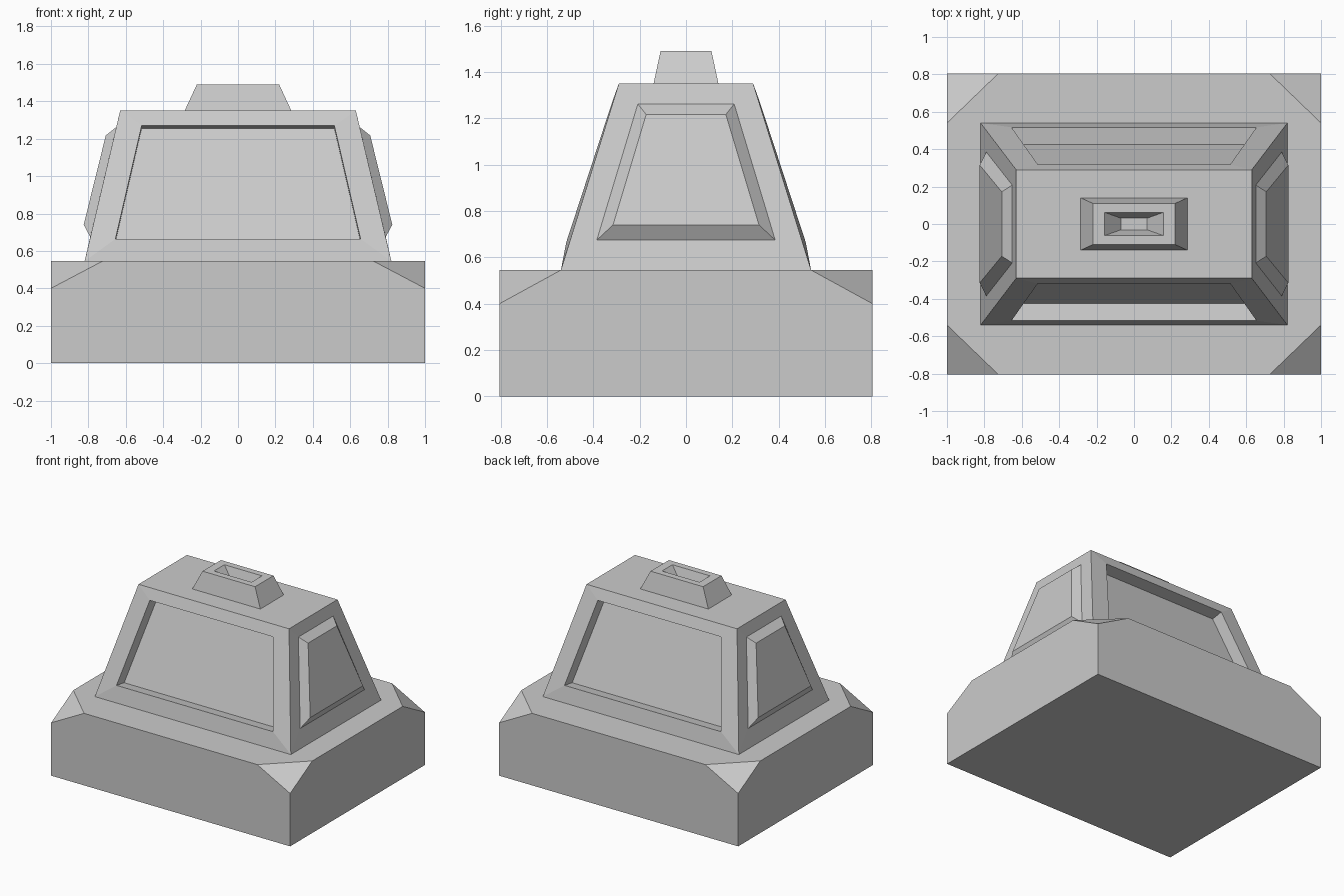
import bpy, bmesh

if "Cube" in bpy.data.objects:
    bpy.data.objects.remove(bpy.data.objects["Cube"])

Z_DECK, Z_ROOF, Z_TOP = 0.545, 1.35, 1.49


def finish(bm, name):
    bmesh.ops.remove_doubles(bm, verts=bm.verts, dist=1e-4)
    bmesh.ops.recalc_face_normals(bm, faces=bm.faces)
    mesh = bpy.data.meshes.new(name)
    bm.to_mesh(mesh)
    bm.free()
    obj = bpy.data.objects.new(name, mesh)
    bpy.context.collection.objects.link(obj)
    return obj


def stack(bm, rings, cap_first=False):
    """Bridge consecutive four-point rings and cap the last one."""
    rings = [[bm.verts.new(p) for p in ring] for ring in rings]
    for a, b in zip(rings, rings[1:]):
        for i in range(4):
            j = (i + 1) % 4
            bm.faces.new((a[i], a[j], b[j], b[i]))
    bm.faces.new(rings[-1])
    if cap_first:
        bm.faces.new(rings[0])


def rect(x, y, z):
    return [(-x, -y, z), (x, -y, z), (x, y, z), (-x, y, z)]


def panel(axis, side, w0, d0, z0, w1, d1, z1):
    """Trapezoid on a wall: half width, distance from centre, height (bottom, top)."""
    pts = [(-w0, d0, z0), (w0, d0, z0), (w1, d1, z1), (-w1, d1, z1)]
    if axis == 'y':
        return [(w, side * d, z) for w, d, z in pts]
    return [(side * d, w, z) for w, d, z in pts]


# Base block with cut-off upper corners
bm = bmesh.new()
for sx in (-1, 1):
    for sy in (-1, 1):
        for x, y, z in ((1, 0.805, 0), (1, 0.805, 0.40),
                        (0.725, 0.805, Z_DECK), (1, 0.54, Z_DECK)):
            bm.verts.new((sx * x, sy * y, z))
bmesh.ops.convex_hull(bm, input=bm.verts)
bmesh.ops.dissolve_limit(bm, angle_limit=0.01, verts=bm.verts, edges=bm.edges)
finish(bm, "base")

# Cabin: recessed front and back panels, raised side panels
bm = bmesh.new()
for side in (-1, 1):
    stack(bm, [
        panel('y', side, 0.82, 0.54, Z_DECK, 0.63, 0.29, Z_ROOF),
        panel('y', side, 0.655, 0.517, 0.665, 0.515, 0.319, 1.27),
        panel('y', side, 0.655, 0.425, 0.65, 0.515, 0.227, 1.255)])
    stack(bm, [
        panel('x', side, 0.54, 0.82, Z_DECK, 0.29, 0.63, Z_ROOF),
        panel('x', side, 0.385, 0.79, 0.675, 0.208, 0.651, 1.262),
        panel('x', side, 0.315, 0.825, 0.74, 0.172, 0.707, 1.217)])
for ring in (rect(0.63, 0.29, Z_ROOF), rect(0.82, 0.54, Z_DECK)):
    bm.faces.new([bm.verts.new(p) for p in ring])
finish(bm, "cabin")

# Roof vent with tapered hole
bm = bmesh.new()
stack(bm, [rect(0.285, 0.14, Z_ROOF), rect(0.22, 0.11, Z_TOP),
           rect(0.157, 0.062, Z_TOP), rect(0.07, 0.031, Z_TOP - 0.1)], cap_first=True)
finish(bm, "roof_vent")
